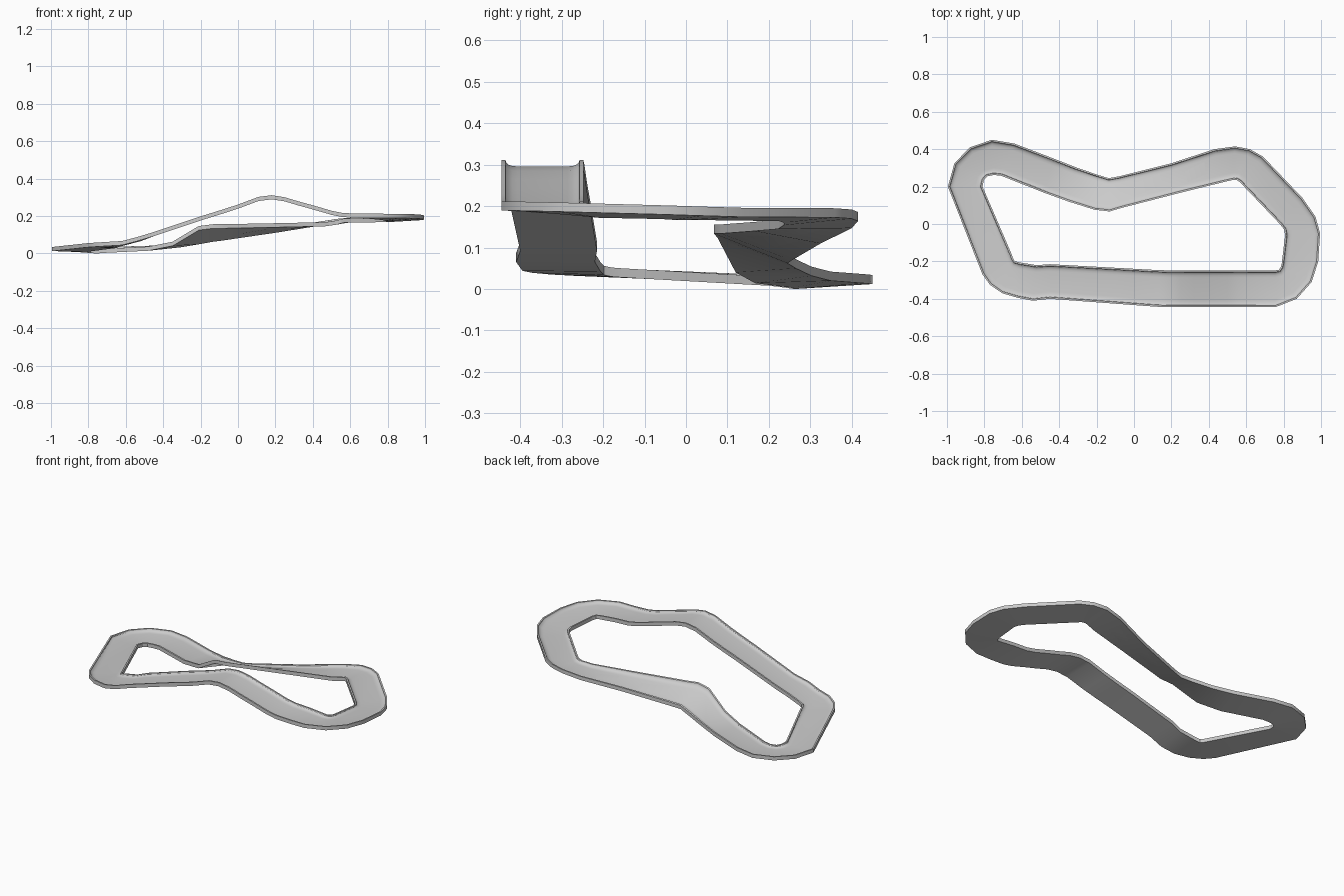
import bpy, bmesh
from mathutils import Vector

# Road stations: outer x, outer y, inner x, inner y, outer z, inner z (kerb tops)
north_and_east = [
    (-0.995, 0.20, -0.81, 0.20, .035, .031),
    (-0.96, 0.325, -0.803, 0.235, .035, .027),
    (-0.877, 0.41, -0.785, 0.255, .035, .024),
    (-0.76, 0.45, -0.75, 0.262, .035, .023),
    (-0.64, 0.43, -0.71, 0.258, .037, .026),
    (-0.43, 0.35, -0.48, 0.167, .043, .037),
    (-0.31, 0.303, -0.35, 0.12, .055, .063),
    (-0.20, 0.265, -0.21, 0.076, .073, .147),
    (-0.135, 0.245, -0.13, 0.067, .085, .157),
    (-0.08, 0.255, -0.07, 0.085, .092, .157),
    (0.20, 0.325, 0.24, 0.165, .133, .163),
    (0.43, 0.40, 0.47, 0.222, .170, .168),
    (0.54, 0.415, 0.53, 0.236, .187, .177),
    (0.62, 0.40, 0.548, 0.236, .193, .183),
    (0.69, 0.36, 0.565, 0.225, .196, .187),
    (0.90, 0.14, 0.78, 0.0, .197, .190),
    (0.97, 0.04, 0.803, -0.03, .20, .190),
    (0.995, -0.05, 0.808, -0.06, .203, .192),
    (0.985, -0.20, 0.79, -0.21, .207, .195),
    (0.95, -0.31, 0.785, -0.23, .21, .197),
    (0.87, -0.40, 0.775, -0.245, .212, .20),
    (0.755, -0.445, 0.755, -0.248, .213, .203),
]
southwest_bend = [
    (-0.54, -0.41, -0.52, -0.22, .088, .088),
    (-0.62, -0.395, -0.61, -0.206, .067, .065),
    (-0.705, -0.37, -0.638, -0.198, .062, .057),
    (-0.77, -0.325, -0.648, -0.18, .058, .053),
    (-0.81, -0.27, -0.657, -0.155, .055, .051),
]
# Hill on the front straight: x and height
hill = [(.65, .213), (.56, .217), (.50, .229), (.40, .258), (.32, .280), (.25, .301),
        (.18, .312), (.11, .303), (0, .262), (-.08, .236), (-.18, .205), (-.45, .115)]


def straight(x, z):
    t = max(0, min(1, (.155 - x) / .605))
    return (x, -.445 + .045 * t, x, -.248 + .033 * t, z, z)


stations = north_and_east + [straight(x, z) for x, z in hill] + southwest_bend

# Half cross-section of the kerb: distance in from the edge, drop from kerb top
kerb = [(0, -.022), (0, 0), (.009, 0), (.011, -.006), (.017, -.011), (.026, -.014), (.038, -.015)]

bm = bmesh.new()
rings = []
for ox, oy, ix, iy, oz, iz in stations:
    outer, inner = Vector((ox, oy, oz)), Vector((ix, iy, iz))
    across = (inner - outer).normalized()
    ring = [outer + across * d + Vector((0, 0, h)) for d, h in kerb]
    ring += [inner - across * d + Vector((0, 0, h)) for d, h in reversed(kerb)]
    rings.append([bm.verts.new(p) for p in ring])

# Closed sweep around the circuit
n = len(kerb) * 2
for a, b in zip(rings, rings[1:] + rings[:1]):
    for j in range(n):
        k = (j + 1) % n
        bm.faces.new((a[j], a[k], b[k], b[j]))
bmesh.ops.recalc_face_normals(bm, faces=bm.faces)

# Stand the track on the ground
low = min(v.co.z for v in bm.verts)
bmesh.ops.translate(bm, verts=bm.verts, vec=(0, 0, -low))

mesh = bpy.data.meshes.new("race_track")
bm.to_mesh(mesh)
bm.free()
track = bpy.data.objects.new("race_track", mesh)
bpy.context.collection.objects.link(track)
bpy.context.view_layer.objects.active = track
track.select_set(True)
bpy.ops.object.shade_smooth_by_angle(angle=0.52)
